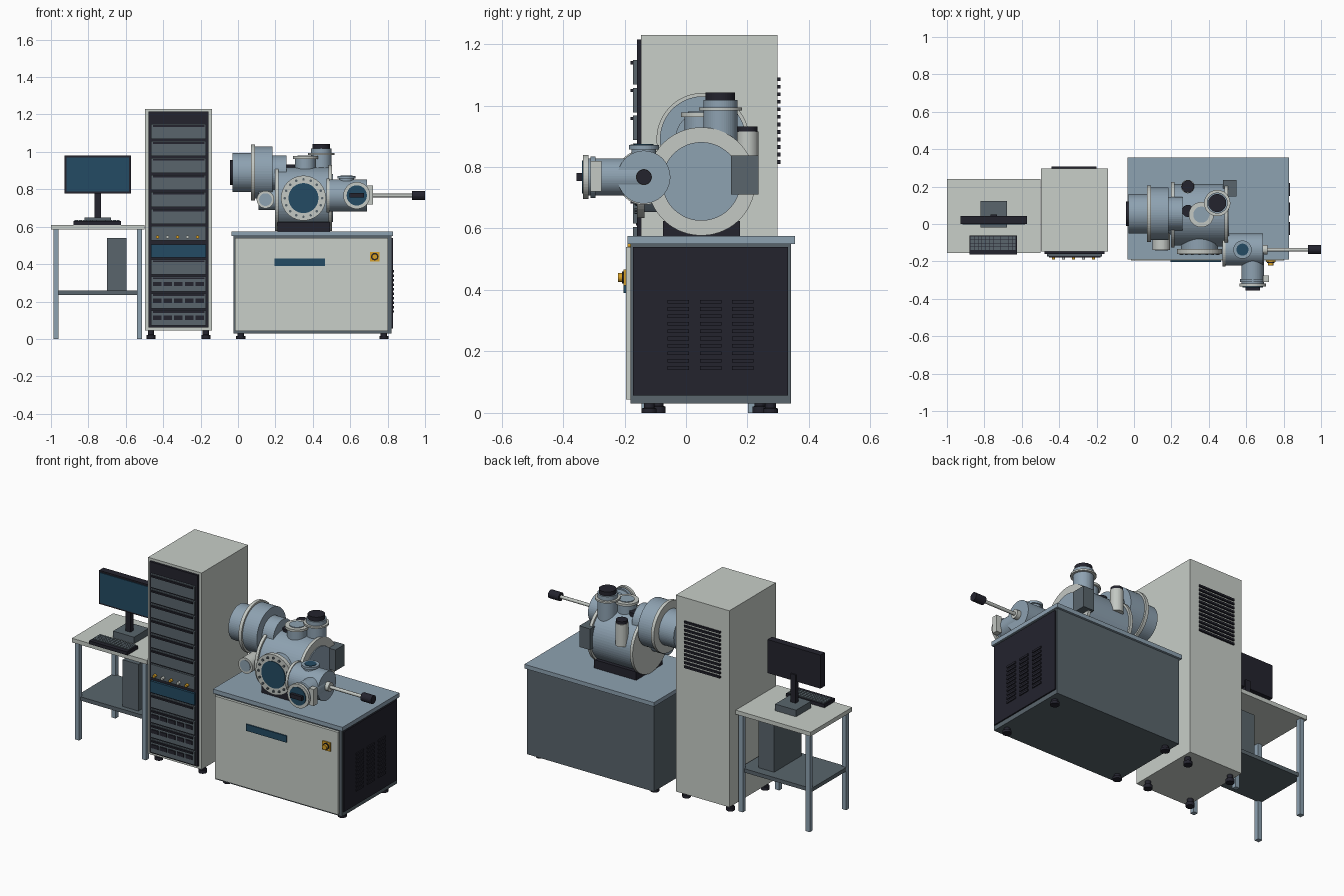
import bpy, bmesh
from math import cos, sin, pi
from mathutils import Vector

if "Cube" in bpy.data.objects:
    bpy.data.objects.remove(bpy.data.objects["Cube"])


def mat(name, r, g, b):
    m = bpy.data.materials.new(name)
    m.use_nodes = True
    m.diffuse_color = (r, g, b, 1)
    m.node_tree.nodes["Principled BSDF"].inputs["Base Color"].default_value = (r, g, b, 1)
    return m


WHITE = mat("off_white", 0.58, 0.62, 0.58)
STEEL = mat("blue_steel", 0.27, 0.36, 0.44)
SLATE = mat("slate_grey", 0.1, 0.13, 0.15)
DARK = mat("near_black", 0.017, 0.017, 0.027)
TEAL = mat("deep_teal", 0.017, 0.07, 0.125)
AMBER = mat("amber", 0.68, 0.35, 0.02)
FLANGE = mat("pale_metal", 0.55, 0.58, 0.55)


def finish(bm, name, material):
    bmesh.ops.recalc_face_normals(bm, faces=bm.faces)
    me = bpy.data.meshes.new(name)
    bm.to_mesh(me)
    bm.free()
    me.materials.append(material)
    ob = bpy.data.objects.new(name, me)
    bpy.context.collection.objects.link(ob)
    return ob


def add_box(bm, x, y, z):
    """Append a box given (min, max) ranges."""
    vs = bmesh.ops.create_cube(bm, size=1)["verts"]
    for v in vs:
        v.co = Vector([(a + b) / 2 + c * (b - a) for (a, b), c in zip((x, y, z), v.co)])


def boxes(name, material, items):
    bm = bmesh.new()
    for it in items:
        add_box(bm, *it)
    return finish(bm, name, material)


def box(name, material, x, y, z):
    return boxes(name, material, [(x, y, z)])


def add_turned(bm, axis, center, profile, seg):
    """Revolve (position, radius) pairs about an axis; centre gives the other two coordinates."""
    rings = []
    for t, r in profile:
        ring = []
        for i in range(seg):
            a = 2 * pi * (i + 0.5) / seg
            u, w = center[0] + r * cos(a), center[1] + r * sin(a)
            co = {"x": (t, u, w), "y": (u, t, w), "z": (u, w, t)}[axis]
            ring.append(bm.verts.new(co))
        rings.append(ring)
    for p, q in zip(rings, rings[1:]):
        for i in range(seg):
            j = (i + 1) % seg
            bm.faces.new((p[i], p[j], q[j], q[i]))
    bm.faces.new(rings[0])
    bm.faces.new(rings[-1])


def turned(name, material, axis, center, profile, seg=48):
    bm = bmesh.new()
    add_turned(bm, axis, center, profile, seg)
    return finish(bm, name, material)


def cyl(name, material, axis, center, a, b, r, seg=48):
    return turned(name, material, axis, center, [(a, r), (b, r)], seg)


def feet(name, xs, ys, h, r):
    bm = bmesh.new()
    for x in xs:
        for y in ys:
            add_turned(bm, "z", (x, y), [(0, r), (h * 0.45, r), (h * 0.5, r * 0.7), (h, r * 0.7)], 20)
    finish(bm, name, DARK)


# Desk with shelf, computer, monitor and keyboard
box("desk_top", WHITE, (-1, -0.5), (-0.155, 0.24), (0.585, 0.61))
boxes("desk_legs", STEEL, [((x, x + 0.028), (y, y + 0.028), (0, 0.585))
                           for x in (-0.987, -0.54) for y in (-0.145, 0.202)])
box("desk_shelf", SLATE, (-0.987, -0.512), (-0.13, 0.215), (0.235, 0.258))
box("computer_tower", SLATE, (-0.7, -0.595), (-0.1, 0.16), (0.258, 0.54))
box("monitor_base", SLATE, (-0.82, -0.68), (-0.02, 0.122), (0.61, 0.65))
box("monitor_pole", DARK, (-0.767, -0.733), (0.022, 0.05), (0.65, 0.82))
box("monitor_case", DARK, (-0.927, -0.573), (0, 0.042), (0.778, 0.98))
box("monitor_screen", TEAL, (-0.917, -0.583), (-0.004, 0), (0.788, 0.97))
box("keyboard_base", DARK, (-0.88, -0.625), (-0.163, -0.062), (0.61, 0.63))
boxes("keyboard_keys", SLATE, [((-0.873 + i * 0.0202, -0.855 + i * 0.0202),
                                (-0.138 + j * 0.018, -0.122 + j * 0.018), (0.63, 0.636))
                               for i in range(12) for j in range(4)])

# Equipment rack
box("rack_cabinet", WHITE, (-0.497, -0.14), (-0.147, 0.297), (0.045, 1.23))
box("rack_front_frame", DARK, (-0.478, -0.157), (-0.16, -0.147), (0.062, 1.215))
feet("rack_feet", (-0.465, -0.172), (-0.09, 0.24), 0.045, 0.024)
boxes("rack_rear_vents", DARK, [((-0.44, -0.2), (0.297, 0.307), (z, z + 0.012))
                                for z in [0.81 + i * 0.0245 for i in range(12)]])
units, grips, keys = [], [], []
for i in range(12):
    top = 1.148 - i * 0.0905
    rng = (top - 0.08, top)
    if i == 7:
        box("rack_display", TEAL, (-0.465, -0.17), (-0.174, -0.16), (rng[0], rng[1] - 0.01))
        continue
    units.append(((-0.465, -0.17), (-0.172, -0.16), rng))
    if i != 6:
        grips.append(((-0.455, -0.18), (-0.18, -0.172), (top - 0.014, top - 0.004)))
    if i > 8:
        for k in range(5):
            x = -0.455 + k * 0.057
            keys.append(((x, x + 0.045), (-0.178, -0.172), (top - 0.05, top - 0.028)))
boxes("rack_units", SLATE, units)
boxes("rack_unit_grips", DARK, grips)
boxes("rack_unit_buttons", DARK, keys)
for name, material, start, step, n in (("rack_amber_knobs", AMBER, -0.43, 0.107, 3),
                                       ("rack_pale_knobs", FLANGE, -0.377, 0.107, 2)):
    bm = bmesh.new()
    for k in range(n):
        add_turned(bm, "y", (start + k * step, 0.545), [(-0.19, 0.009), (-0.172, 0.009)], 12)
    finish(bm, name, material)

# Instrument base cabinet
box("base_body", SLATE, (-0.025, 0.82), (-0.18, 0.342), (0.03, 0.55))
box("base_worktop", STEEL, (-0.035, 0.83), (-0.19, 0.355), (0.55, 0.575))
box("base_front_panel", WHITE, (-0.017, 0.803), (-0.196, -0.18), (0.043, 0.54))
box("base_side_panel", DARK, (0.82, 0.828), (-0.172, 0.332), (0.057, 0.54))
boxes("base_side_louvres", DARK, [((0.828, 0.834), (y, y + 0.07), (0.14 + k * 0.024, 0.152 + k * 0.024))
                                  for y in (-0.06, 0.045, 0.15) for k in range(10)])
box("base_display", TEAL, (0.195, 0.465), (-0.203, -0.196), (0.39, 0.43))
box("switch_plate", AMBER, (0.705, 0.757), (-0.204, -0.196), (0.414, 0.466))
cyl("switch_collar", DARK, "y", (0.731, 0.44), -0.208, -0.204, 0.02, 20)
cyl("switch_knob", AMBER, "y", (0.731, 0.44), -0.222, -0.208, 0.015, 20)
feet("base_feet", (0.015, 0.78), (-0.12, 0.275), 0.032, 0.025)

# Main chamber, lying along x on a saddle
CH = (0.05, 0.753)
cyl("chamber_body", STEEL, "x", CH, 0.2, 0.5, 0.164, 64)
for name, a in (("chamber_left_flange", 0.198), ("chamber_right_flange", 0.484)):
    cyl(name, FLANGE, "x", CH, a, a + 0.018, 0.176, 64)
cyl("chamber_end_cover", STEEL, "x", CH, 0.5, 0.508, 0.128, 64)
box("chamber_saddle", DARK, (0.21, 0.492), (-0.075, 0.175), (0.575, 0.625))
box("side_control_box", SLATE, (0.475, 0.547), (0.147, 0.236), (0.71, 0.837))

# Front viewport with bolt ring
VP = (0.35, 0.753)
cyl("viewport_neck", STEEL, "y", VP, -0.145, 0, 0.1)
cyl("viewport_flange", FLANGE, "y", VP, -0.16, -0.135, 0.12)
cyl("viewport_glass", TEAL, "y", VP, -0.164, -0.16, 0.08)
bm = bmesh.new()
for k in range(16):
    a = 2 * pi * k / 16
    add_turned(bm, "y", (VP[0] + 0.1 * cos(a), VP[1] + 0.1 * sin(a)), [(-0.167, 0.007), (-0.16, 0.007)], 8)
finish(bm, "viewport_bolts", SLATE)

# Large pump on the left
PU = (0.055, 0.89)
turned("pump_body", STEEL, "x", PU, [(-0.03, 0.105), (0.08, 0.105), (0.08, 0.14), (0.185, 0.14)], 64)
cyl("pump_neck", STEEL, "x", PU, 0.18, 0.26, 0.09)
cyl("pump_flange", FLANGE, "x", PU, 0.07, 0.09, 0.151, 64)
cyl("pump_end_cap", DARK, "x", PU, -0.043, -0.03, 0.066)
cyl("lower_port_arm", STEEL, "x", (0.0, 0.745), 0.11, 0.21, 0.055)
cyl("lower_port", FLANGE, "y", (0.147, 0.745), -0.14, 0, 0.047, 32)
cyl("lower_port_cover", STEEL, "y", (0.147, 0.745), -0.143, -0.14, 0.034, 32)

# Ports and fittings on top of the chamber
cyl("short_port_tube", STEEL, "z", (0.36, 0.05), 0.85, 0.965, 0.055)
cyl("short_port_flange", FLANGE, "z", (0.36, 0.05), 0.963, 0.977, 0.067)
cyl("short_port_cover", STEEL, "z", (0.36, 0.05), 0.977, 0.981, 0.043)
cyl("tall_port_tube", STEEL, "z", (0.445, 0.112), 0.8, 1.018, 0.056)
cyl("tall_port_flange", FLANGE, "z", (0.445, 0.112), 0.984, 0.994, 0.07)
cyl("tall_port_cap", DARK, "z", (0.445, 0.112), 1.016, 1.043, 0.048)
cyl("gauge_canister", FLANGE, "z", (0.288, 0.2), 0.78, 0.915, 0.036, 32)
cyl("gauge_canister_cap", DARK, "z", (0.288, 0.2), 0.915, 0.932, 0.033, 32)
cyl("small_top_fitting", DARK, "z", (0.288, 0.07), 0.9, 0.932, 0.032, 32)

# Load lock with viewports and transfer rod
LL = (-0.137, 0.767)
cyl("load_lock_body", STEEL, "x", LL, 0.48, 0.69, 0.086)
cyl("load_lock_flange", FLANGE, "x", LL, 0.474, 0.49, 0.09)
cyl("load_lock_neck", STEEL, "x", (-0.06, 0.767), 0.42, 0.5, 0.06)
cyl("load_lock_top_neck", STEEL, "z", (0.58, LL[0]), 0.8, 0.857, 0.04, 32)
cyl("load_lock_top_flange", STEEL, "z", (0.58, LL[0]), 0.857, 0.871, 0.049, 32)
cyl("load_lock_top_glass", TEAL, "z", (0.58, LL[0]), 0.871, 0.874, 0.032, 32)
FP = (0.635, 0.767)
cyl("load_lock_front_tube", STEEL, "y", FP, -0.32, LL[0], 0.06)
cyl("load_lock_front_flange", FLANGE, "y", FP, -0.335, -0.318, 0.072)
cyl("load_lock_inner_flange", STEEL, "y", FP, -0.31, -0.295, 0.068)
cyl("load_lock_front_glass", TEAL, "y", FP, -0.339, -0.335, 0.054)
box("load_lock_handle", DARK, (0.597, 0.673), (-0.356, -0.339), (0.755, 0.78))
box("load_lock_latch", FLANGE, (0.69, 0.722), (-0.31, -0.275), (0.72, 0.82))
cyl("rod_collar", FLANGE, "x", LL, 0.69, 0.715, 0.026, 24)
cyl("transfer_rod", FLANGE, "x", LL, 0.71, 0.94, 0.01, 20)
cyl("rod_handle", DARK, "x", LL, 0.93, 1.0, 0.025, 20)
